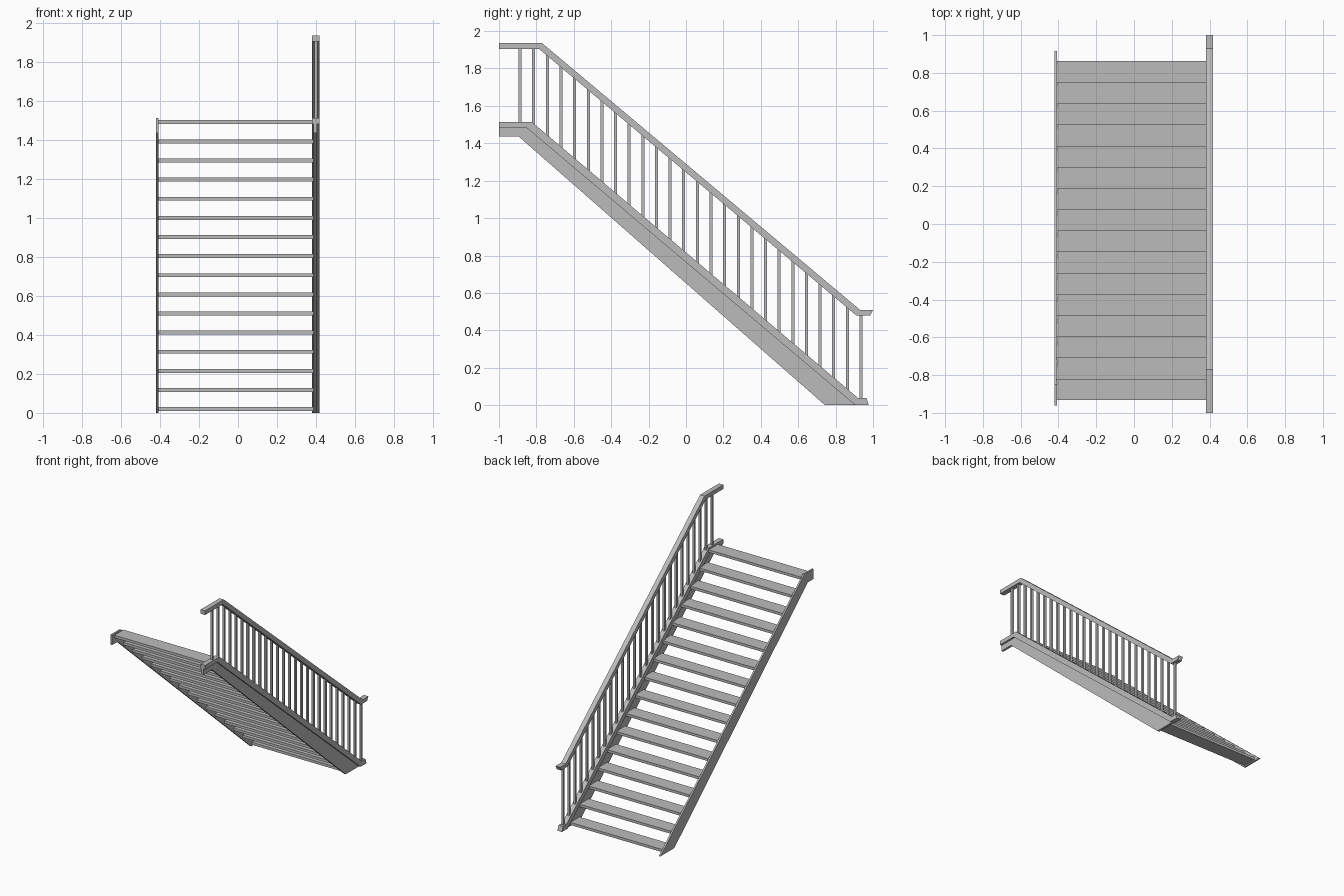
import bpy, bmesh

cube = bpy.data.objects.get("Cube")
if cube:
    bpy.data.objects.remove(cube, do_unlink=True)

grey = bpy.data.materials.new("plain_grey")
grey.use_nodes = True
grey.diffuse_color = (0.5, 0.5, 0.5, 1)
grey.node_tree.nodes["Principled BSDF"].inputs["Base Color"].default_value = (0.5, 0.5, 0.5, 1)


def finish(name, bm):
    bmesh.ops.recalc_face_normals(bm, faces=bm.faces)
    mesh = bpy.data.meshes.new(name)
    bm.to_mesh(mesh)
    bm.free()
    mesh.materials.append(grey)
    obj = bpy.data.objects.new(name, mesh)
    bpy.context.collection.objects.link(obj)
    return obj


def extruded(name, outline, x0, x1):
    """Side outline in (y, z), extruded across x."""
    bm = bmesh.new()
    face = bm.faces.new([bm.verts.new((x0, y, z)) for y, z in outline])
    side = bmesh.ops.extrude_face_region(bm, geom=[face])
    moved = [v for v in side["geom"] if isinstance(v, bmesh.types.BMVert)]
    bmesh.ops.translate(bm, verts=moved, vec=(x1 - x0, 0, 0))
    return finish(name, bm)


def box(name, x, y, z):
    return extruded(name, [(y[0], z[0]), (y[1], z[0]), (y[1], z[1]), (y[0], z[1])], *x)


# Side boards that carry the treads
extruded("right_stringer", [(-0.96, 1.435), (-0.96, 1.513), (-0.85, 1.513),
                            (0.915, 0), (0.743, 0), (-0.893, 1.435)], -0.42, -0.407)
extruded("left_stringer", [(-1, 1.435), (-1, 1.49), (-0.84, 1.49),
                           (0.905, 0), (0.743, 0), (-0.893, 1.435)], 0.388, 0.404)

# Treads, descending to the back
for i in range(16):
    back, top = 0.863 - 0.1122 * i, 0.029 + 0.0981 * i
    box(f"tread_{i + 1}", (-0.41, 0.39), (back - 0.1122, back), (top - 0.02, top))

# Rails with level ends
extruded("base_rail", [(-1, 1.513), (-0.823, 1.513), (0.92, 0.038), (0.965, 0.038),
                       (0.977, 0), (0.905, 0), (-0.85, 1.481), (-1, 1.481)], 0.38, 0.418)
extruded("handrail", [(-1, 1.936), (-0.77, 1.936), (0.93, 0.51), (1, 0.51),
                      (0.985, 0.48), (0.91, 0.48), (-0.785, 1.904), (-1, 1.904)], 0.38, 0.418)


def slope_height(y, start, end):
    """Height on a rail that is level outside its sloping part."""
    t = min(max((y - start[0]) / (end[0] - start[0]), 0), 1)
    return start[1] + t * (end[1] - start[1])


# Balusters, let slightly into both rails
for i in range(26):
    y = -0.887 + 0.0729 * i
    low = slope_height(y, (-0.835, 1.5), (0.913, 0.02))
    high = slope_height(y, (-0.778, 1.92), (0.92, 0.495))
    box(f"baluster_{i + 1}", (0.391, 0.407), (y - 0.008, y + 0.008), (low, high))
